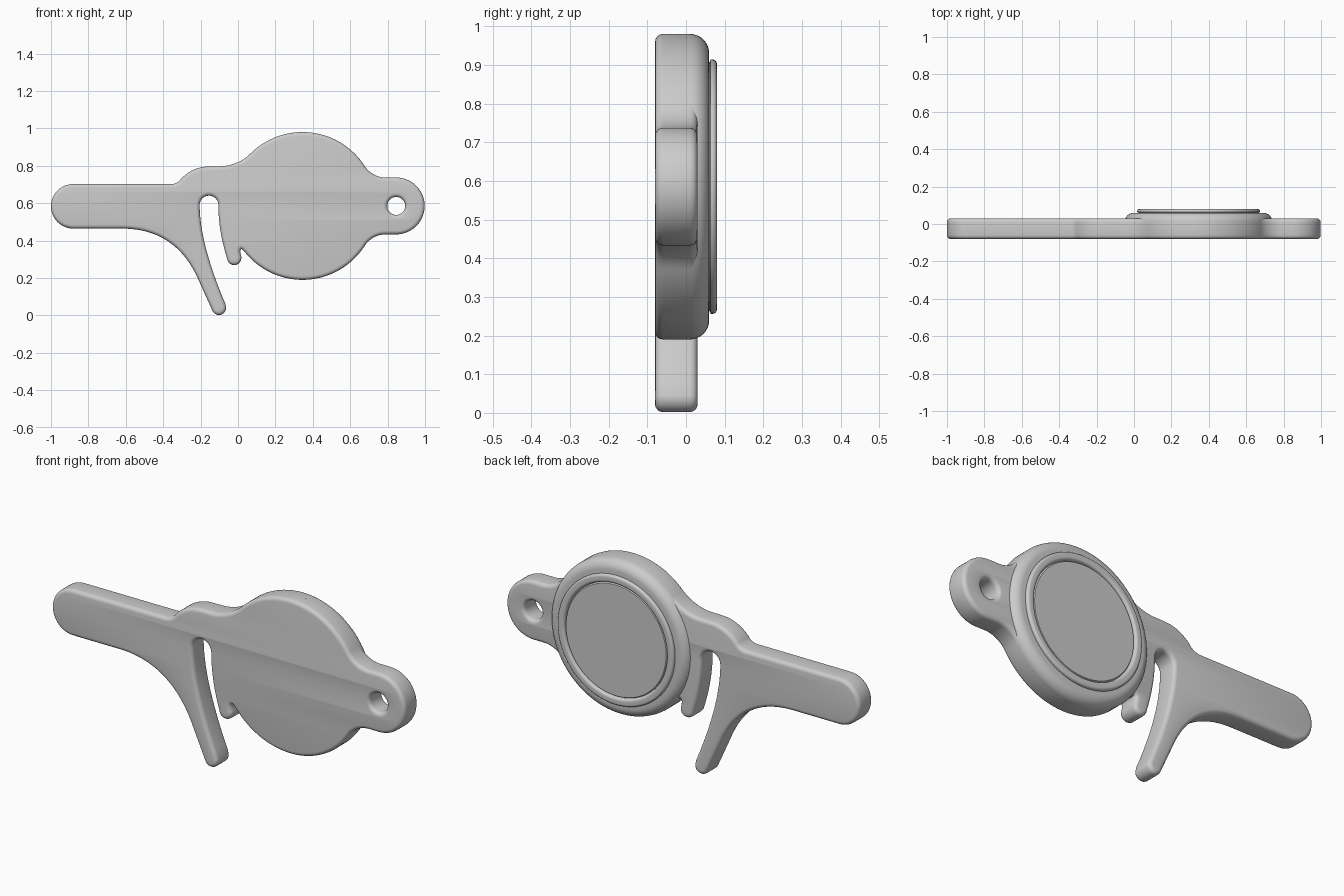
import bpy
import bmesh
from math import sin, cos, pi, radians

cube = bpy.data.objects.get("Cube")
if cube:
    bpy.data.objects.remove(cube, do_unlink=True)

grey = bpy.data.materials.new("plain grey")
grey.use_nodes = True
colour = (0.6, 0.6, 0.6, 1)
grey.diffuse_color = colour
grey.node_tree.nodes["Principled BSDF"].inputs["Base Color"].default_value = colour


def arc(cx, cz, r, start, end, n=24):
    """Points on a circle between two angles in degrees."""
    angles = [radians(start + (end - start) * i / n) for i in range(n + 1)]
    return [(cx + r * cos(a), cz + r * sin(a)) for a in angles]


def bend(p, q, r, n=20):
    """Points on a quadratic curve from p to r, pulled towards q."""
    out = []
    for i in range(n + 1):
        t = i / n
        out.append(tuple((1 - t) ** 2 * a + 2 * t * (1 - t) * b + t * t * c
                         for a, b, c in zip(p, q, r)))
    return out


def finish(obj, angle=35):
    """Weld, colour and smooth a part."""
    bm = bmesh.new()
    bm.from_mesh(obj.data)
    bmesh.ops.remove_doubles(bm, verts=bm.verts, dist=0.0003)
    bmesh.ops.recalc_face_normals(bm, faces=bm.faces)
    bm.to_mesh(obj.data)
    bm.free()
    obj.data.materials.clear()
    obj.data.materials.append(grey)
    bpy.ops.object.select_all(action="DESELECT")
    obj.select_set(True)
    bpy.context.view_layer.objects.active = obj
    bpy.ops.object.shade_smooth_by_angle(angle=radians(angle))


def rounded_plate(name, loops, front, back, bevel):
    """Thick plate with rounded edges; the first loop is the outline, others are holes."""
    curve = bpy.data.curves.new(name, "CURVE")
    curve.dimensions = "2D"
    curve.fill_mode = "BOTH"
    curve.extrude = (back - front) / 2 - bevel
    curve.bevel_depth = bevel
    curve.bevel_resolution = 3
    curve.offset = -bevel
    for loop in loops:
        clean = []
        for p in loop:
            if not clean or abs(p[0] - clean[-1][0]) + abs(p[1] - clean[-1][1]) > 0.002:
                clean.append(p)
        spline = curve.splines.new("POLY")
        spline.points.add(len(clean) - 1)
        for point, (x, z) in zip(spline.points, clean):
            point.co = (x, z, 0, 1)
        spline.use_cyclic_u = True
    helper = bpy.data.objects.new(name + "_outline", curve)
    bpy.context.collection.objects.link(helper)
    graph = bpy.context.evaluated_depsgraph_get()
    mesh = bpy.data.meshes.new_from_object(helper.evaluated_get(graph))
    bpy.data.objects.remove(helper, do_unlink=True)
    for v in mesh.vertices:
        x, z, depth = v.co
        v.co = (x, (front + back) / 2 - depth, z)
    obj = bpy.data.objects.new(name, mesh)
    bpy.context.collection.objects.link(obj)
    finish(obj)


def lathe(name, profile, cx, cz, steps=96):
    """Spin (radius, y) points about an axis running front to back."""
    bm = bmesh.new()
    verts = [bm.verts.new((cx + r, y, cz)) for r, y in profile]
    edges = [bm.edges.new(pair) for pair in zip(verts, verts[1:])]
    bmesh.ops.spin(bm, geom=verts + edges, cent=(cx, 0, cz), axis=(0, 1, 0),
                   angle=2 * pi, steps=steps, use_merge=True)
    mesh = bpy.data.meshes.new(name)
    bm.to_mesh(mesh)
    bm.free()
    obj = bpy.data.objects.new(name, mesh)
    bpy.context.collection.objects.link(obj)
    finish(obj)


HUB = (0.345, 0.585)
LUG = (0.846, 0.585)

# Outline, clockwise from the rounded handle end
outline = arc(-0.881, 0.583, 0.119, 270, 90)
outline += bend((-0.36, 0.702), (-0.33, 0.702), (-0.31, 0.721), 6)
outline += arc(-0.155, 0.595, 0.201, 138, 90)
# Hollow fillet up to the round hub, then across to the lug
outline += arc(-0.1, 1.035, 0.238, 270, 314.7)
outline += arc(*HUB, 0.395, 134.7, 32.7, 40)
outline += arc(0.79, 0.871, 0.134, 212.7, 270)
outline += arc(*LUG, 0.152, 90, -90, 36)
outline += arc(0.79, 0.299, 0.134, 90, 147.3)
outline += arc(*HUB, 0.395, -32.7, -142, 40)
# Notch and small hook
outline += bend((0.03, 0.345), (0.014, 0.366), (0.012, 0.34), 6)
outline += arc(-0.02, 0.307, 0.038, 20, -170)
# Slot between hook and lever
outline += bend((-0.057, 0.30), (-0.105, 0.45), (-0.105, 0.59))
outline += arc(-0.155, 0.59, 0.05, 0, 180)
outline += bend((-0.205, 0.59), (-0.205, 0.385), (-0.067, 0.06))
# Lever tip and its sweep back to the handle
outline += arc(-0.102, 0.04, 0.038, 20, -155)
outline += bend((-0.21, 0.187), (-0.33, 0.464), (-0.62, 0.464))

hole = arc(*LUG, 0.048, 0, 352.5, 47)
rounded_plate("lever_plate", [outline, hole], -0.08, 0.03, 0.02)

# Domed back of the hub
dome = [(0.37, -0.03), (0.395, -0.02)]
dome += arc(0.345, 0.01, 0.05, 0, 90, 10) + [(0, 0.06)]
lathe("hub_back", dome, *HUB)

# Raised rim with a flat disc inside
rim = [(0.322, 0.05), (0.322, 0.061), (0.329, 0.064)]
rim += arc(0.317, 0.068, 0.012, 0, 90, 6) + arc(0.302, 0.068, 0.012, 90, 180, 6)
rim += [(0.288, 0.064), (0.283, 0.072), (0, 0.072)]
lathe("hub_rim", rim, *HUB)
